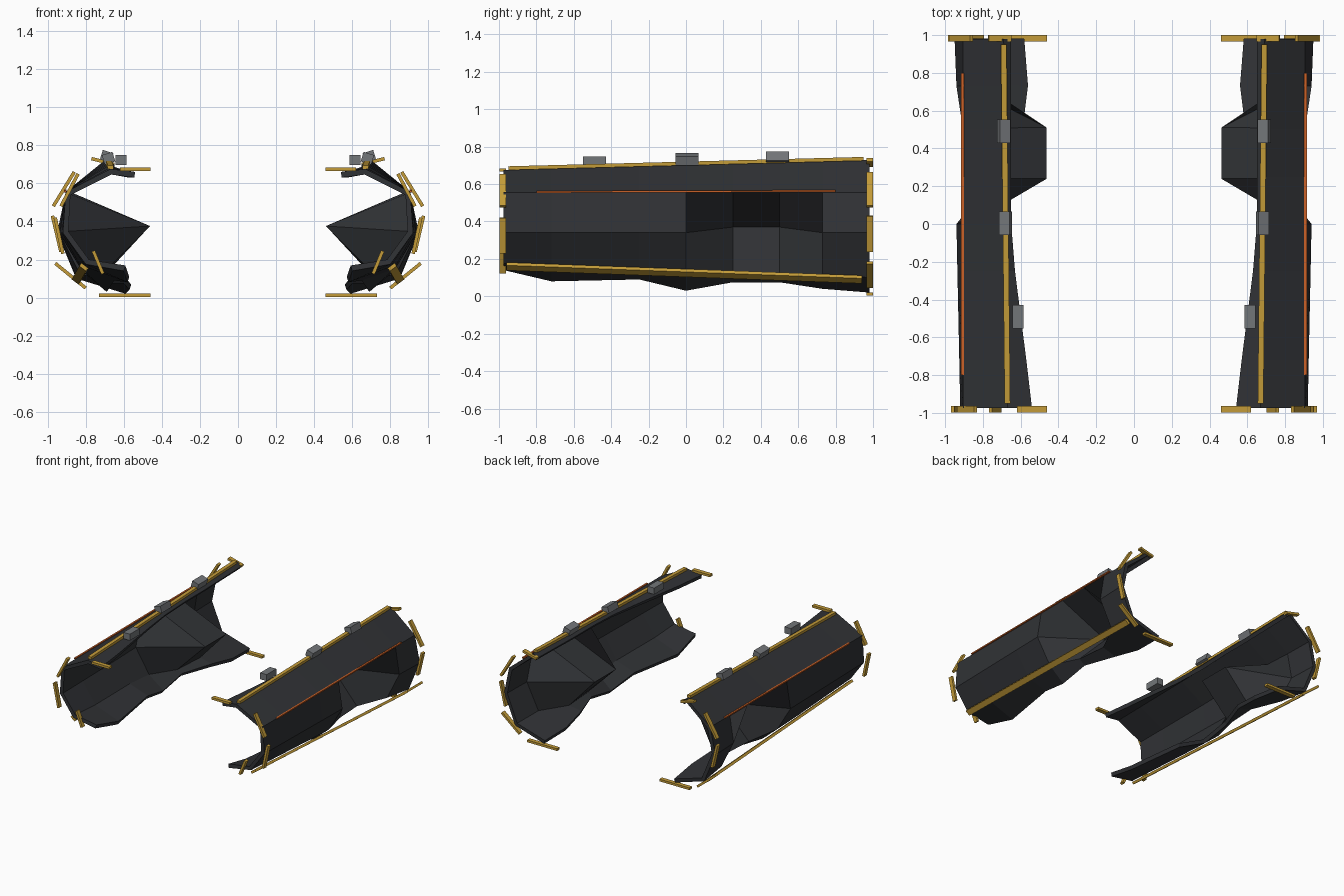
import bpy, bmesh, math
from mathutils import Vector, Matrix

if "Cube" in bpy.data.objects:
    bpy.data.objects.remove(bpy.data.objects["Cube"])


def material(name, col):
    m = bpy.data.materials.new(name)
    m.diffuse_color = (*col, 1)
    m.use_nodes = True
    m.node_tree.nodes["Principled BSDF"].inputs["Base Color"].default_value = m.diffuse_color
    return m


BLACK = material("dark_plate", (0.03, 0.032, 0.036))
BRASS = material("brass", (0.55, 0.33, 0.04))
STEEL = material("steel", (0.17, 0.18, 0.19))
ORANGE = material("orange", (0.6, 0.12, 0.02))


def finish(bm, name, mat, thickness=0):
    me = bpy.data.meshes.new(name)
    bm.to_mesh(me)
    bm.free()
    me.materials.append(mat)
    ob = bpy.data.objects.new(name, me)
    bpy.context.collection.objects.link(ob)
    if thickness:
        s = ob.modifiers.new("thickness", 'SOLIDIFY')
        s.thickness, s.offset = thickness, -1
    m = ob.modifiers.new("mirror", 'MIRROR')
    m.use_axis[0] = True
    m.use_mirror_merge = False
    return ob


def bar(name, mat, a, b, width, height, up=(0, 0, 1)):
    """Box running from a to b."""
    a, b = Vector(a), Vector(b)
    d = (b - a).normalized()
    side = d.cross(Vector(up)).normalized()
    top = side.cross(d)
    rot = Matrix((side, d, top)).transposed().to_4x4()
    size = Matrix.Diagonal((width, (b - a).length, height, 1))
    bm = bmesh.new()
    bmesh.ops.create_cube(bm, size=1, matrix=Matrix.Translation((a + b) / 2) @ rot @ size)
    return finish(bm, name, mat)


# Open C-shaped shell lofted along y, with the deep side dent
# y, flap (x, z), outer (x, z), lower edge (x, z), lip (x, z)
stations = [
    (-.975, .54, .66, .92, .34, .80, .175, .60, .14),
    (-.72, .57, .66, .925, .34, .80, .16, .58, .08),
    (-.25, .63, .67, .935, .34, .82, .15, .65, .09),
    (.00, .65, .68, .94, .34, .82, .14, .69, .03),
    (.25, .65, .69, .49, .37, .74, .115, .69, .075),
    (.50, .65, .69, .49, .37, .72, .11, .60, .075),
    (.73, .65, .695, .94, .34, .83, .12, .57, .04),
    (.98, .65, .70, .95, .34, .85, .10, .59, .02),
]
bm = bmesh.new()
rows = []
for y, fx, fz, ox, oz, ex, ez, lx, lz in stations:
    t = (y + 1) / 2
    prof = [(fx, fz), (.67 + .02 * t, .675 + .055 * t), (.905, .555), (ox, oz), (ex, ez), (lx, lz)]
    rows.append([bm.verts.new((x, y, z)) for x, z in prof])
for r, s in zip(rows, rows[1:]):
    for j in range(5):
        bm.faces.new((r[j], r[j + 1], s[j + 1], s[j]))
finish(bm, "armour_shell", BLACK, 0.03)

# Long trim strips and the orange accent line
bar("ridge_strip", BRASS, (.67, -.95, .685), (.69, .95, .735), .03, .02)
bar("lower_strip", BRASS, (.81, -.96, .16), (.85, .94, .09), .045, .02, (.6, 0, -.8))
bar("accent_line", ORANGE, (.908, -.80, .558), (.908, .80, .563), .014, .01)

# Rim plates at both ends, each given by its two ends in x, z
front_rim = [(.46, .675, .62, .675), (.84, .65, .93, .48), (.96, .42, .92, .23), (.76, .245, .71, .125)]
back_rim = [(.65, .70, .77, .73), (.86, .66, .97, .48), (.975, .43, .93, .24),
            (.96, .18, .80, .05), (.46, .012, .73, .012)]
for y, rim, label in ((-.98, front_rim, "front"), (.983, back_rim, "back")):
    for i, (x1, z1, x2, z2) in enumerate(rim):
        bar(f"{label}_rim_plate_{i + 1}", BRASS, (x1, y, z1), (x2, y, z2), .018, .034, (0, 1, 0))

# Grey clasps along the ridge
for i, (x, y, z, tilt) in enumerate([(.615, -.49, .722, 0), (.68, .005, .732, .3), (.69, .49, .742, -.3)]):
    bar(f"clasp_{i + 1}", STEEL, (x, y - .062, z), (x, y + .062, z), .058, .052, (math.sin(tilt), 0, math.cos(tilt)))
